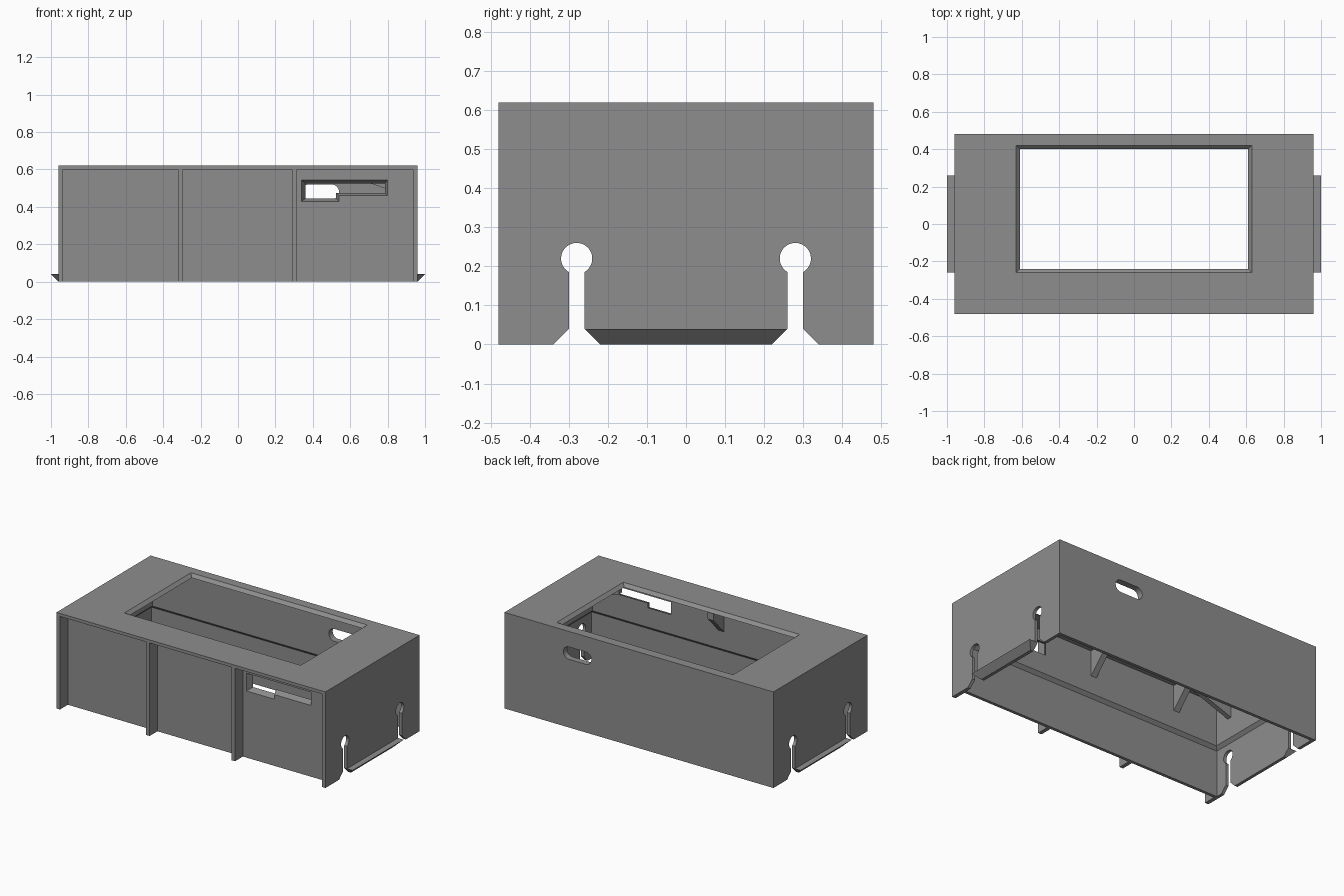
import bpy, bmesh, math
from mathutils import Vector

if "Cube" in bpy.data.objects:
    bpy.data.objects.remove(bpy.data.objects["Cube"])

grey = bpy.data.materials.new("mid grey")
grey.diffuse_color = (0.27, 0.27, 0.27, 1)
grey.use_nodes = True
grey.node_tree.nodes["Principled BSDF"].inputs["Base Color"].default_value = grey.diffuse_color


def loft(name, rings):
    """Closed solid skinned through rings with equal point counts."""
    bm = bmesh.new()
    loops = [[bm.verts.new(p) for p in r] for r in rings]
    n = len(loops[0])
    for a, b in zip(loops, loops[1:]):
        for i in range(n):
            j = (i + 1) % n
            bm.faces.new((a[i], a[j], b[j], b[i]))
    bm.faces.new(loops[0][::-1])
    bm.faces.new(loops[-1])
    bmesh.ops.recalc_face_normals(bm, faces=bm.faces)
    me = bpy.data.meshes.new(name)
    bm.to_mesh(me)
    bm.free()
    me.materials.append(grey)
    ob = bpy.data.objects.new(name, me)
    bpy.context.collection.objects.link(ob)
    return ob


def rect(x0, x1, y0, y1, z):
    return [(x0, y0, z), (x1, y0, z), (x1, y1, z), (x0, y1, z)]


def box(name, x0, x1, y0, y1, z0, z1):
    return loft(name, [rect(x0, x1, y0, y1, z0), rect(x0, x1, y0, y1, z1)])


def prism_x(name, yz, x0, x1):
    return loft(name, [[(x, y, z) for y, z in yz] for x in (x0, x1)])


def prism_y(name, xz, y0, y1):
    return loft(name, [[(x, y, z) for x, z in xz] for y in (y0, y1)])


def cut(target, cutter):
    m = target.modifiers.new("cut", 'BOOLEAN')
    m.operation, m.solver, m.object = 'DIFFERENCE', 'EXACT', cutter
    bpy.context.view_layer.objects.active = target
    bpy.ops.object.modifier_apply(modifier=m.name)
    bpy.data.objects.remove(cutter)


# Housing shell
shell = box("housing", -.96, .96, -.48, .48, 0, .62)

# Inner cavity: thin walls below, thicker walls above a sloped step
cut(shell, loft("cavity", [rect(-.94, .94, -.38, .46, -.1),
                           rect(-.94, .94, -.38, .46, .30),
                           rect(-.92, .92, -.36, .44, .32),
                           rect(-.92, .92, -.36, .44, .60)]))

# Bevelled screen opening
cut(shell, loft("opening", [rect(-.61, .61, -.24, .40, .55),
                            rect(-.61, .61, -.24, .40, .60),
                            rect(-.63, .63, -.26, .42, .62),
                            rect(-.63, .63, -.26, .42, .70)]))

# Three front bays, leaving four ribs
for x0, x1 in ((-.935, -.32), (-.295, .29), (.315, .935)):
    cut(shell, box("bay", x0, x1, -.6, -.40, -.1, .60))

# Keyhole slots with flared feet in both end walls
a0 = math.asin(.5)
for s in (-1, 1):
    pts = [(-.06, -.02), (-.02, .04 - .02)]
    pts = [(-.06, -.02 + .0), (-.02, .04)]
    arc = [(-math.sin(a0 + t * (2 * math.pi - 2 * a0) / 28) * .04,
            .22 - math.cos(a0 + t * (2 * math.pi - 2 * a0) / 28) * .04)
           for t in range(29)]
    yz = [(-.08, -.02), (-.02, .04)] + arc + [(.02, .04), (.08, -.02)]
    cut(shell, prism_x("keyhole", [(s * .28 + y, z) for y, z in yz], -1.1, 1.1))

# Stepped front slot with tapered sides
outer = [(.34, .43), (.54, .43), (.54, .46), (.80, .46), (.80, .545), (.34, .545)]
inner = [(.36, .445), (.525, .445), (.525, .475), (.785, .475), (.785, .525), (.36, .525)]
cut(shell, loft("front_slot", [[(x, y, z) for x, z in p]
                               for p, y in ((outer, -.44), (outer, -.40), (inner, -.36), (inner, -.30))]))

# Rounded slot in the back wall
stadium = [(.44 + (.06 if math.cos(a) > 0 else -.06) + .04 * math.cos(a), .48 + .04 * math.sin(a))
           for a in [(i + .5) * math.pi / 16 for i in range(32)]]
cut(shell, prism_y("back_slot", stadium, .40, .60))

# Snap lips at the foot of each end wall
for s, side in ((-1, "left"), (1, "right")):
    loft(side + "_snap_lip", [[(s * .955, -.22, 0), (s * .96, -.22, 0), (s * .96, .22, 0), (s * .955, .22, 0)],
                              [(s * .955, -.26, .04), (s * 1.0, -.26, .04),
                               (s * 1.0, .26, .04), (s * .955, .26, .04)]])

# Gussets under the top plate
for x in (-.62, 0):
    prism_x("front_gusset", [(-.365, .43), (-.365, .605), (-.25, .605), (-.25, .55)], x - .02, x + .02)
for s in (-1, 1):
    prism_y("side_gusset", [(s * .925, .45), (s * .925, .605), (s * .64, .605), (s * .64, .55)], -.26, -.23)
